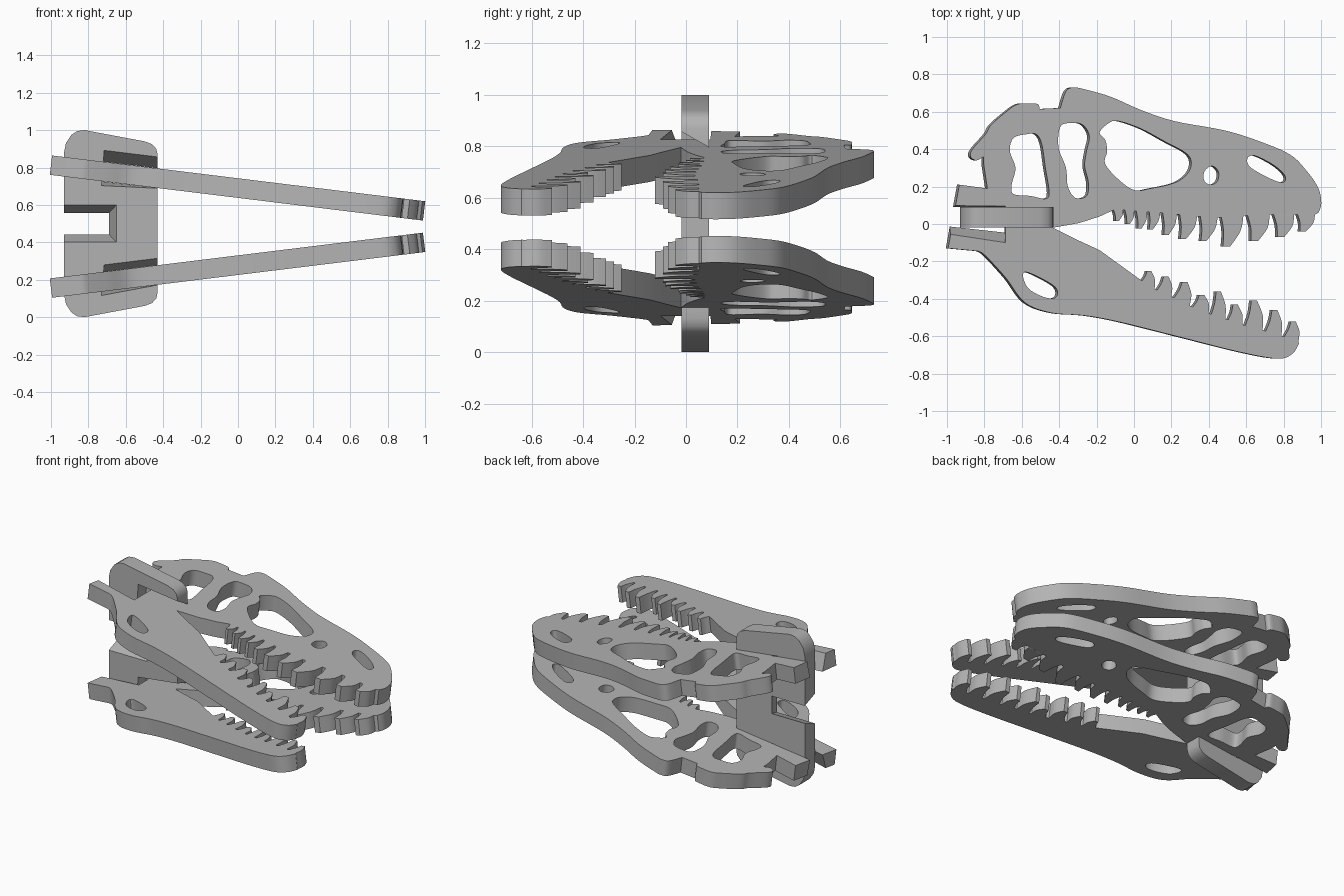
import bpy, bmesh, math
from mathutils import Vector, Matrix

cube = bpy.data.objects.get("Cube")
if cube:
    bpy.data.objects.remove(cube)

TILT = 0.122
HALF = 0.052          # half the plate thickness
PLATES_Z = 0.484      # height midway between the two plates
PLATE = Matrix.Translation((0, 0, 0.206)) @ Matrix.Rotation(TILT, 4, 'Y')

grey = bpy.data.materials.new("plain_grey")
grey.use_nodes = True
grey.diffuse_color = (0.45, 0.45, 0.45, 1)
grey.node_tree.nodes["Principled BSDF"].inputs["Base Color"].default_value = grey.diffuse_color


def smooth(pts, closed=False, steps=5):
    """Rounded path through the points."""
    p = [Vector(q) for q in pts]
    n = len(p)
    out = []
    for i in range(n if closed else n - 1):
        if closed:
            a, b, c, d = (p[(i + k) % n] for k in (-1, 0, 1, 2))
        else:
            a, b, c, d = p[max(i - 1, 0)], p[i], p[i + 1], p[min(i + 2, n - 1)]
        for s in range(steps):
            t = s / steps
            out.append(0.5 * (2 * b + (c - a) * t + (2 * a - 5 * b + 4 * c - d) * t * t
                              + (3 * b - a - 3 * c + d) * t ** 3))
    if not closed:
        out.append(p[-1])
    return out


def teeth(bases, tips):
    """Row of blunt teeth hooked towards the back of the mouth."""
    out = []
    for first, last, tip in zip(bases, bases[1:], tips):
        first, last, tip = Vector(first), Vector(last), Vector(tip)
        wide = Vector((abs(last.x - first.x), 0))
        edges = []
        for foot, other in ((first, last), (last, first)):
            front = foot.x > other.x
            foot = foot.lerp(other, 0.08)
            end = tip + wide * (0.2 if front else -0.08)
            mid = foot.lerp(end, 0.5) + wide * (0.14 if front else 0.06)
            edges.append(smooth([foot, mid, end], steps=4))
        out += edges[0] + edges[1][::-1]
    return out


def finish(name, mesh, z):
    ob = bpy.data.objects.new(name, mesh)
    bpy.context.collection.objects.link(ob)
    ob.location.z = z
    mesh.materials.clear()
    mesh.materials.append(grey)
    return ob


def loft(name, first, second, z=0.5):
    """Solid between two matching polygons."""
    bm = bmesh.new()
    a = [bm.verts.new(v) for v in first]
    b = [bm.verts.new(v) for v in second]
    bm.faces.new(a)
    bm.faces.new(b[::-1])
    for i in range(len(a)):
        j = (i + 1) % len(a)
        bm.faces.new((a[j], a[i], b[i], b[j]))
    bmesh.ops.recalc_face_normals(bm, faces=bm.faces)
    mesh = bpy.data.meshes.new(name)
    bm.to_mesh(mesh)
    bm.free()
    return finish(name, mesh, z)


def cut(ob, cutter):
    cutter.hide_render = True
    cutter.display_type = 'WIRE'
    mod = ob.modifiers.new(cutter.name, 'BOOLEAN')
    mod.operation = 'DIFFERENCE'
    mod.solver = 'EXACT'
    mod.object = cutter


def shade(ob):
    bpy.ops.object.select_all(action='DESELECT')
    ob.select_set(True)
    bpy.context.view_layer.objects.active = ob
    bpy.ops.object.shade_smooth_by_angle(angle=math.radians(32))


# Skull outline, in hundredths
upper_teeth = teeth(
    [(-12, 7.5), (-6, 7.5), (0, 7), (7, 6.5), (14, 6), (23, 5), (34, 4), (45, 3.5),
     (59, 4.5), (73, 5), (86, 5), (97, 5)],
    [(-10, 1.5), (-4, 0), (2, -2.5), (8, -3), (16, -6), (25, -8), (36, -9), (48, -12),
     (63, -9), (77, -7), (89, -4)])
crown = smooth([(98, 6), (99.5, 11), (98, 19), (92, 28), (83, 37), (67, 44), (48, 50),
                (21, 55), (3, 61), (-13, 68), (-27, 72), (-33, 73), (-37, 71), (-40, 62)])
nape = smooth([(-51, 61.5), (-52, 64), (-56, 64.5), (-63, 64), (-69, 60), (-77, 53),
               (-80, 48), (-87, 40), (-88, 36), (-85, 34), (-81, 36)])
arms = [(-81, 32), (-79, 19), (-94, 21), (-96, 10), (-98, -2), (-100, -13)]
jaw = smooth([(-84, -14.5), (-80, -17), (-69, -29), (-59, -42), (-45, -47.5), (-27, -49),
              (-8, -52.5), (24, -60.5), (56, -68.5), (76, -72), (84, -69.5), (87.5, -64)])
lower_teeth = teeth(
    [(88, -63), (79, -60), (69, -57), (58, -54), (49, -51), (40, -48), (30, -44),
     (20, -39), (11, -35), (3, -30)],
    [(84, -52), (74, -46), (63, -41), (53, -43), (44, -36), (35, -38), (26, -31),
     (16, -28), (7, -25)])
mouth = [(-19, -14), (-32, -8), (-44, -2), (-30, 0.5), (-19, 4)]
outline = upper_teeth + crown + nape + arms + jaw + lower_teeth + mouth

# Openings through the skull
holes = [
    [(-65, 46), (-58, 48), (-53, 48), (-50, 43), (-48, 30), (-46, 17), (-48, 13.5),
     (-56, 15), (-65, 16), (-66, 21), (-64, 30), (-67, 39)],
    [(-40, 52), (-34, 54), (-28, 53), (-24.5, 47), (-26, 39), (-27, 31), (-25, 22),
     (-26, 15), (-32, 14), (-36, 20), (-37, 30), (-41, 41)],
    [(-19, 49), (-14, 54), (-9, 55), (3, 51), (16, 44), (27, 38), (30, 33), (28, 27),
     (21, 22), (8, 19), (0, 18), (-8, 23), (-16, 32), (-15, 39), (-16, 45)],
    [(40.5, 21), (44, 23), (44.5, 28), (41, 31), (37, 28), (37, 23)],
    [(60, 35), (64, 36.5), (74, 31.5), (80, 26), (79.5, 22.5), (74, 23.5), (62, 30)],
    [(-60, -27.5), (-57, -26), (-45, -32), (-41.5, -36), (-43, -39.5), (-49, -39), (-57, -34.5)],
]

curve = bpy.data.curves.new("skull_profile", 'CURVE')
curve.dimensions = '2D'
curve.fill_mode = 'BOTH'
curve.extrude = HALF
for loop in [outline] + [smooth(h, True) for h in holes]:
    spline = curve.splines.new('POLY')
    spline.points.add(len(loop) - 1)
    spline.use_cyclic_u = True
    for point, q in zip(spline.points, loop):
        point.co = (q[0] / 100 / math.cos(TILT), q[1] / 100, 0, 1)
profile = bpy.data.objects.new("skull_profile", curve)
bpy.context.collection.objects.link(profile)
bpy.context.view_layer.update()
mesh = bpy.data.meshes.new_from_object(profile.evaluated_get(bpy.context.evaluated_depsgraph_get()))
bpy.data.objects.remove(profile)
bm = bmesh.new()
bm.from_mesh(mesh)
bmesh.ops.remove_doubles(bm, verts=bm.verts, dist=0.0001)
bmesh.ops.recalc_face_normals(bm, faces=bm.faces)
bm.to_mesh(mesh)
bm.free()
mesh.transform(PLATE)
skull = finish("skull_plates", mesh, PLATES_Z)

# Flared slot between the two rear arms
deep = HALF + 0.002
slot = loft("arm_slot_cutter",
            [(-1.1, -0.04, deep), (-0.70, -0.10, deep), (-0.70, 0.095, deep), (-1.1, 0.10, deep)],
            [(-1.1, 0.0, -deep), (-0.69, -0.045, -deep), (-0.69, 0.09, -deep), (-1.1, 0.09, -deep)],
            PLATES_Z)
slot.data.transform(PLATE)
cut(skull, slot)
pair = skull.modifiers.new("lower_plate", 'MIRROR')
pair.use_axis = (False, False, True)
shade(skull)

# Upright connector joining both plates
FRONT, BACK = -0.018, 0.09
top = [(-0.93, 0.38), (-0.92, 0.43), (-0.89, 0.475), (-0.86, 0.495), (-0.82, 0.5),
       (-0.50, 0.44), (-0.46, 0.425), (-0.437, 0.40), (-0.43, 0.37)]
ring = top + [(x, -z) for x, z in reversed(top)]
connector = loft("connector", [(x, FRONT, z) for x, z in ring], [(x, BACK, z) for x, z in ring])


def band(side, left, y, above, below_left, below_right):
    """Slot section following the tilt of the upper (1) or lower (-1) plate."""
    def mid(x):
        return PLATES_Z - 0.5 + side * (0.206 - math.tan(TILT) * x)
    right = -0.4
    return [(left - 0.015, y, mid(left) - below_left), (right, y, mid(right) - below_right),
            (right, y, mid(right) + above), (left, y, mid(left) + above)]


def notch(right, y, half):
    return [(-1.1, y, -half), (right, y, -half), (right, y, half), (-1.1, y, half)]


for name, side, above in (("upper", 1, 0.115), ("lower", -1, 0.09)):
    cut(connector, loft(name + "_slot_cutter",
                        band(side, -0.715, FRONT - 0.002, above, 0.075, HALF),
                        band(side, -0.73, BACK + 0.002, HALF, HALF, HALF)))
cut(connector, loft("notch_cutter", notch(-0.65, FRONT - 0.002, 0.1),
                    notch(-0.69, BACK + 0.002, 0.057)))
shade(connector)
